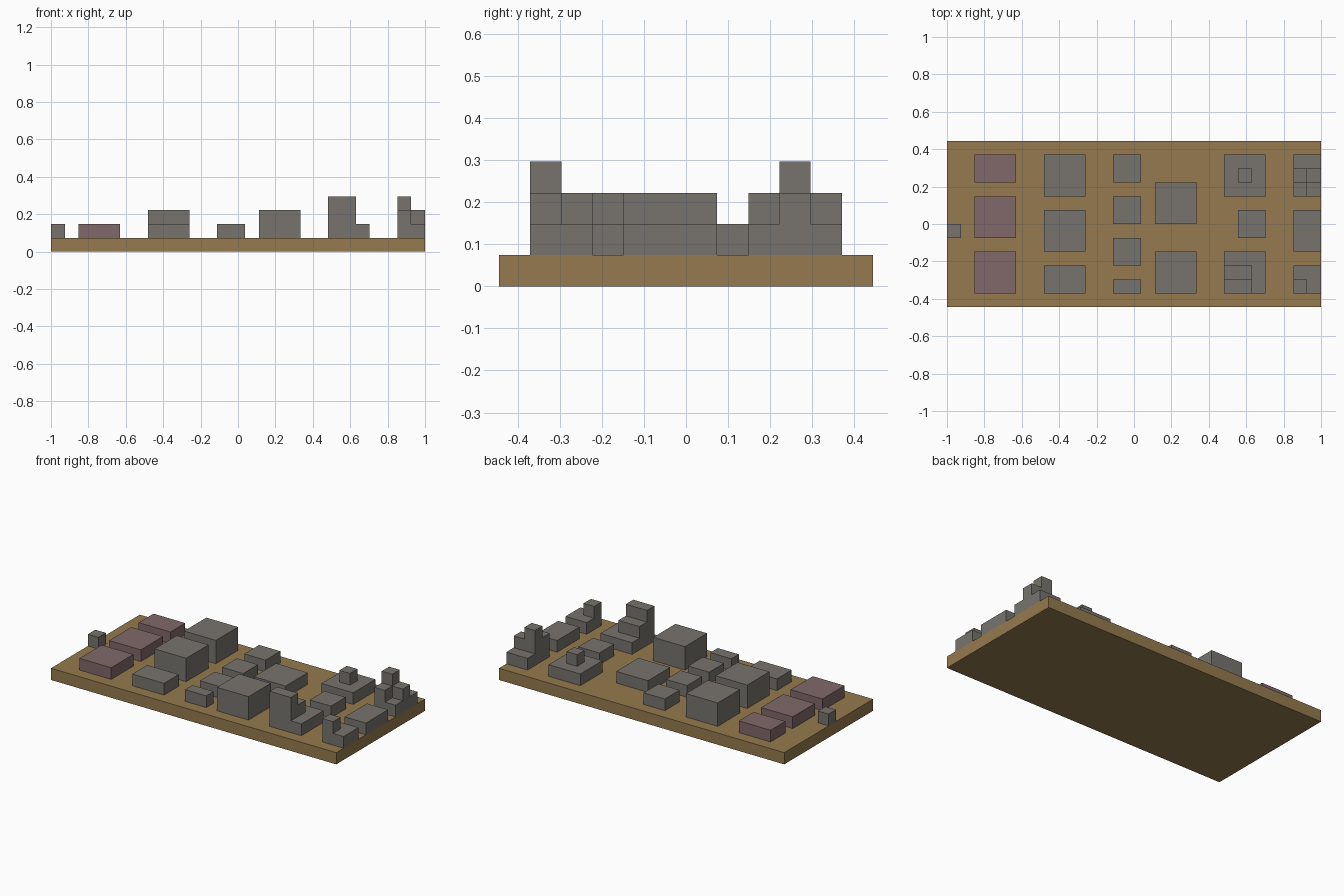
import bpy
import bmesh
from mathutils import Matrix, Vector

UNIT = 2 / 27            # one grid cell
LENGTH, DEPTH = 27, 12   # board size in cells

if "Cube" in bpy.data.objects:
    bpy.data.objects.remove(bpy.data.objects["Cube"], do_unlink=True)


def make_material(name, color):
    mat = bpy.data.materials.new(name)
    mat.use_nodes = True
    mat.diffuse_color = (*color, 1)
    mat.node_tree.nodes["Principled BSDF"].inputs["Base Color"].default_value = (*color, 1)
    return mat


brown = make_material("earth brown", (0.30, 0.195, 0.077))
grey = make_material("stone grey", (0.185, 0.175, 0.156))
mauve = make_material("dusty mauve", (0.22, 0.138, 0.144))


def block(name, xs, ys, level, height, mat):
    """Box covering the given cell ranges, standing on the given level."""
    low = Vector((xs[0] - LENGTH / 2, ys[0] - DEPTH / 2, level)) * UNIT
    high = Vector((xs[1] - LENGTH / 2, ys[1] - DEPTH / 2, level + height)) * UNIT
    bm = bmesh.new()
    bmesh.ops.create_cube(bm, size=1, matrix=Matrix.Diagonal((*(high - low), 1)))
    mesh = bpy.data.meshes.new(name)
    bm.to_mesh(mesh)
    bm.free()
    mesh.materials.append(mat)
    obj = bpy.data.objects.new(name, mesh)
    obj.location = (low + high) / 2
    bpy.context.collection.objects.link(obj)


def street(name, xs, lots, mat=grey):
    """Row of buildings sharing one x range, listed front to back."""
    for place, (start, end, height) in lots.items():
        block(f"{name}_{place}", xs, (start, end), 1, height, mat)


# Ground slab
block("ground_slab", (0, LENGTH), (0, DEPTH), 0, 1, brown)

# Buildings, from the right edge to the left edge
block("edge_hut", (0, 1), (5, 6), 1, 1, grey)
street("mauve_house", (2, 5),
       {"front": (1, 4, 1), "middle": (5, 8, 1), "back": (9, 11, 1)}, mauve)
street("large_house", (7, 10),
       {"front": (1, 3, 1), "middle": (4, 7, 2), "back": (8, 11, 2)})
street("small_house", (12, 14),
       {"front": (1, 2, 1), "near": (3, 5, 1), "far": (6, 8, 1), "back": (9, 11, 1)})
street("square_house", (15, 18), {"front": (1, 4, 2), "back": (6, 9, 1)})
street("tower_base", (20, 23), {"front": (1, 4, 1), "back": (8, 11, 1)})
block("inner_hut", (21, 23), (5, 7), 1, 1, grey)
street("edge_house", (25, 27),
       {"front": (1, 3, 1), "middle": (4, 7, 1), "back": (8, 11, 1)})

# Upper storeys
block("stepped_tower_high", (20, 22), (1, 2), 2, 2, grey)
block("stepped_tower_low", (20, 22), (2, 3), 2, 1, grey)
block("roof_turret", (21, 22), (9, 10), 2, 1, grey)
block("corner_turret", (25, 26), (1, 2), 2, 1, grey)
block("castle_tower", (25, 26), (9, 10), 2, 2, grey)
block("castle_front_turret", (25, 26), (8, 9), 2, 1, grey)
block("castle_side_turret", (26, 27), (9, 10), 2, 1, grey)
